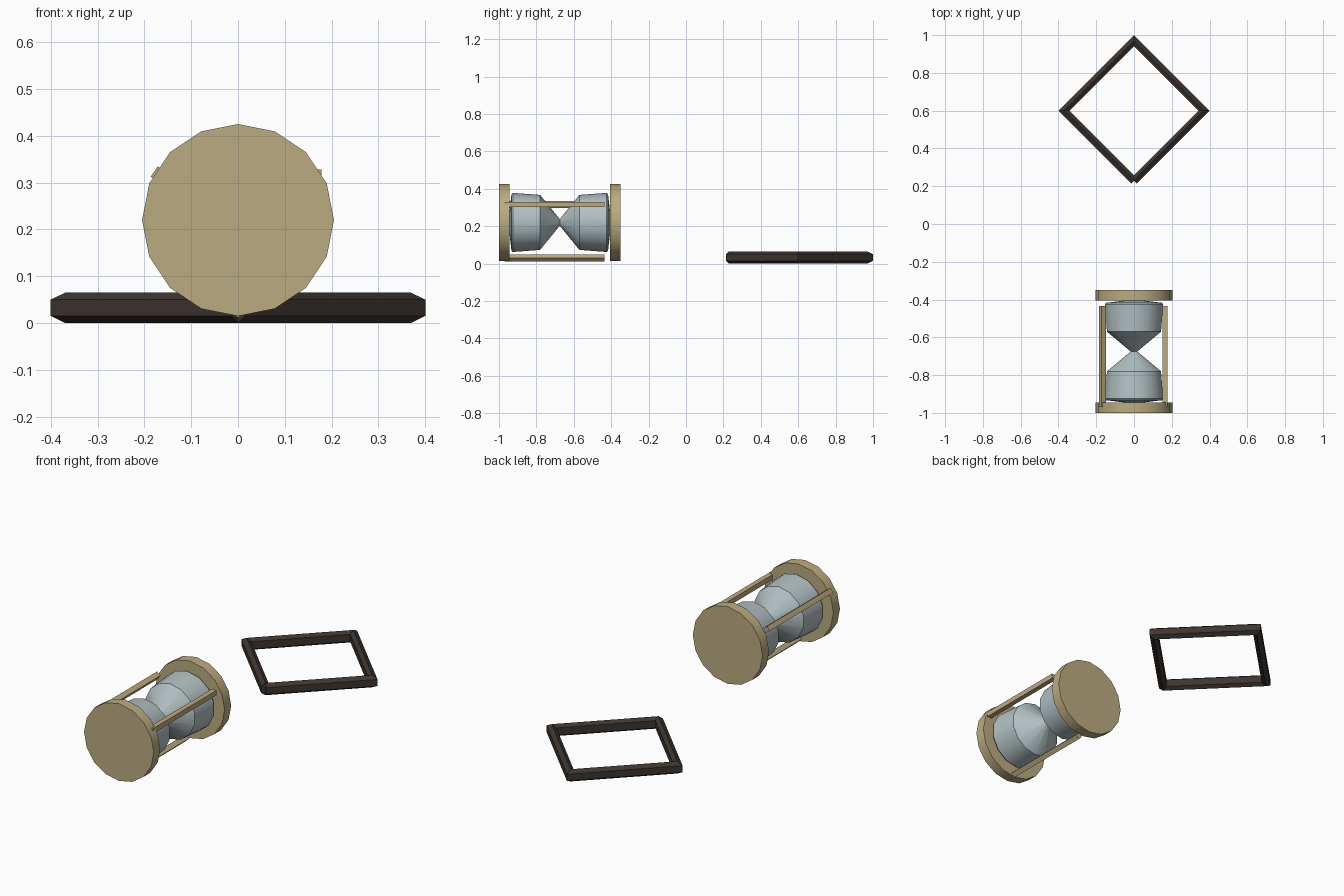
import bpy, bmesh
from math import sin, cos, pi, radians, sqrt

if "Cube" in bpy.data.objects:
    bpy.data.objects.remove(bpy.data.objects["Cube"])


def material(name, rgb):
    m = bpy.data.materials.new(name)
    m.diffuse_color = (*rgb, 1)
    m.use_nodes = True
    m.node_tree.nodes["Principled BSDF"].inputs["Base Color"].default_value = m.diffuse_color
    return m


WOOD = material("tan_wood", (0.50, 0.41, 0.22))
GLASS = material("pale_glass", (0.45, 0.53, 0.55))
DARK = material("dark_wood", (0.05, 0.036, 0.03))


def loft(name, rings, mat, smooth=False):
    """Skin a list of vertex rings and cap both ends."""
    bm = bmesh.new()
    vs = [[bm.verts.new(p) for p in r] for r in rings]
    n = len(vs[0])
    for a, b in zip(vs, vs[1:]):
        for i in range(n):
            j = (i + 1) % n
            bm.faces.new((a[i], a[j], b[j], b[i]))
    bm.faces.new(vs[0][::-1])
    bm.faces.new(vs[-1])
    bmesh.ops.recalc_face_normals(bm, faces=bm.faces)
    me = bpy.data.meshes.new(name)
    bm.to_mesh(me)
    bm.free()
    ob = bpy.data.objects.new(name, me)
    bpy.context.collection.objects.link(ob)
    me.materials.append(mat)
    if smooth:
        bpy.ops.object.select_all(action='DESELECT')
        ob.select_set(True)
        bpy.context.view_layer.objects.active = ob
        bpy.ops.object.shade_smooth_by_angle(angle=radians(30))
    return ob


def ring(r, y, n, cx=0.0, cz=0.22, start=pi / 2):
    """Polygon around the y axis."""
    return [(cx + r * cos(start + 2 * pi * i / n), y,
             cz + r * sin(start + 2 * pi * i / n)) for i in range(n)]


MID = -0.675  # middle of the hourglass lying along y

# end discs
for side, label in ((-1, "front"), (1, "back")):
    loft(label + "_disc", [ring(0.205, MID + side * d, 16) for d in (0.27, 0.325)],
         WOOD, True)

# glass bulbs, one profile mirrored about the neck
half = [(0.05, 0.27), (0.152, 0.258), (0.158, 0.25), (0.147, 0.105), (0.018, 0.0)]
profile = [(r, MID - d) for r, d in half] + [(r, MID + d) for r, d in half[-2::-1]]
loft("glass_bulbs", [ring(r, y, 14) for r, y in profile], GLASS, True)

# square posts, each turned a little differently
for label, x, z, turn in (("left", -0.168, 0.316, 11), ("right", 0.165, 0.315, 45),
                          ("bottom", 0.0, 0.03, 90)):
    loft(label + "_post", [ring(0.0188, y, 4, x, z, radians(turn))
                           for y in (-0.97, -0.435)], WOOD)

# diamond frame: bevelled section (inward offset, height) swept round the corners
section = [(0, 0.015), (0, 0.05), (0.022, 0.065), (0.041, 0.052),
           (0.041, 0.013), (0.022, 0)]
CY, HALF, W = 0.6, 0.4, 0.0205


def corner(a):
    return [((HALF - d * sqrt(2)) * cos(a), CY + (HALF - d * sqrt(2)) * sin(a), z)
            for d, z in section]


def square_end(s):
    """Unmitred end where the frame opens at its front corner."""
    y0 = CY - HALF + W * sqrt(2)
    return [(s * (W - d) / sqrt(2), y0 - (W - d) / sqrt(2), z) for d, z in section]


loft("diamond_frame", [square_end(1), corner(0), corner(pi / 2), corner(pi),
                       square_end(-1)], DARK)
